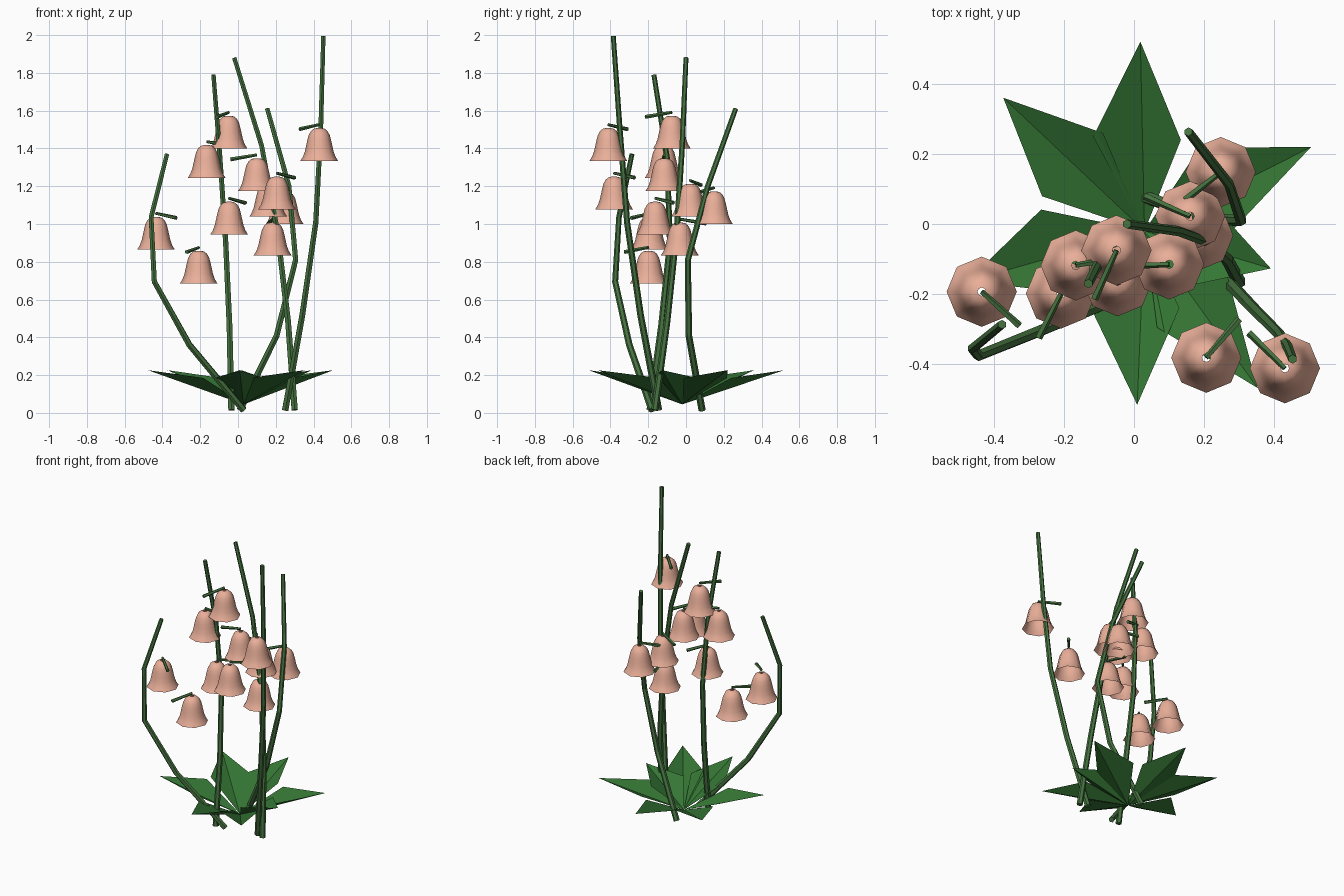
import bpy, bmesh, math
from mathutils import Vector

if "Cube" in bpy.data.objects:
    bpy.data.objects.remove(bpy.data.objects["Cube"])


def material(name, rgb):
    m = bpy.data.materials.new(name)
    m.diffuse_color = (*rgb, 1)
    m.use_nodes = True
    m.node_tree.nodes["Principled BSDF"].inputs["Base Color"].default_value = m.diffuse_color
    return m


STEM = material("stem_green", (0.06, 0.17, 0.05))
LEAF = material("leaf_green", (0.035, 0.18, 0.035))
BELL = material("bell_peach", (0.82, 0.43, 0.32))


def finish(bm, name, mat, smooth=False):
    me = bpy.data.meshes.new(name)
    bm.to_mesh(me)
    bm.free()
    me.materials.append(mat)
    for p in me.polygons:
        p.use_smooth = smooth
    ob = bpy.data.objects.new(name, me)
    bpy.context.collection.objects.link(ob)
    return ob


def tube(name, pts, r0, r1, sides, mat):
    """Low-poly tapered tube along a path, closed at both ends."""
    pts = [Vector(p) for p in pts]
    bm = bmesh.new()
    rings = []
    n = len(pts)
    for i, p in enumerate(pts):
        d = (pts[min(i + 1, n - 1)] - pts[max(i - 1, 0)]).normalized()
        ref = Vector((0, 0, 1)) if abs(d.z) < 0.5 else Vector((1, 0, 0))
        u = d.cross(ref).normalized()
        w = d.cross(u)
        r = r0 + (r1 - r0) * i / (n - 1)
        rings.append([bm.verts.new(p + r * (math.cos(a) * u + math.sin(a) * w))
                      for a in (2 * math.pi * k / sides for k in range(sides))])
    for a, b in zip(rings, rings[1:]):
        for k in range(sides):
            j = (k + 1) % sides
            bm.faces.new((a[k], a[j], b[j], b[k]))
    bm.faces.new(rings[0])
    bm.faces.new(rings[-1])
    bmesh.ops.recalc_face_normals(bm, faces=bm.faces)
    return finish(bm, name, mat)


# Stems: bent paths from the ground to the tip
stems = [
    [(.25, -.145, .015), (.34, -.24, .515), (.412, -.312, 1.01), (.438, -.35, 1.5), (.452, -.385, 1.995)],
    [(.30, -.165, .015), (.265, -.10, .485), (.21, -.05, .95), (.125, -.02, 1.415), (-.02, 0, 1.88)],
    [(-.035, -.19, .015), (-.045, -.13, .46), (-.065, -.085, .9), (-.095, -.10, 1.35), (-.13, -.17, 1.79)],
    [(.01, .085, .015), (.205, .015, .41), (.305, .01, .81), (.27, .115, 1.2), (.155, .263, 1.61)],
    [(.03, -.18, .015), (-.257, -.30, .36), (-.443, -.375, .695), (-.46, -.355, 1.035), (-.376, -.286, 1.37)],
]
for i, path in enumerate(stems):
    tube(f"stem_{i + 1}", path, .019, .013, 6, STEM)

# Bells: (x, y, rim height, stalk far end x, y)
bells = [
    (-.434, -.193, .87, -.327, -.29), (-.208, -.198, .69, -.272, -.324),
    (-.047, -.163, .95, .04, -.066), (-.166, -.118, 1.25, -.03, -.095),
    (-.05, -.075, 1.405, -.113, -.214), (.10, -.115, 1.18, -.04, -.12),
    (.16, .022, 1.045, .03, .08), (.206, -.381, 1.083, .30, -.272),
    (.247, .148, 1.005, .146, .07), (.183, -.033, .84, .16, .108),
    (.43, -.411, 1.34, .328, -.31),
]
PROFILE = [(.012, .168), (.029, .164), (.044, .152), (.056, .13), (.063, .103),
           (.069, .076), (.076, .044), (.086, .017), (.1, -.006)]
SIDES = 8
for i, (x, y, z, sx, sy) in enumerate(bells):
    # open bell, lathed from the profile
    bm = bmesh.new()
    rings = [[bm.verts.new((x + r * math.cos(a), y + r * math.sin(a), z + h))
              for a in (2 * math.pi * k / SIDES for k in range(SIDES))] for r, h in PROFILE]
    for a, b in zip(rings, rings[1:]):
        for k in range(SIDES):
            j = (k + 1) % SIDES
            bm.faces.new((a[k], b[k], b[j], a[j]))
    finish(bm, f"bell_{i + 1}", BELL, True)
    # short stalk above the bell
    tube(f"stalk_{i + 1}", [(sx, sy, z + .162), (x, y, z + .186)], .011, .008, 5, STEM)

# Leaves: kite blades folded along the midrib (angle in degrees, length)
leaves = [(88, .52), (136, .518), (199, .504), (271, .515), (307, .585), (342, .41), (23.5, .55)]
for i, (ang, length) in enumerate(leaves):
    a = math.radians(ang)
    d = Vector((math.cos(a), math.sin(a), 0))
    s = Vector((-d.y, d.x, 0))
    mid = d * length * .47 + Vector((0, 0, .185))
    bm = bmesh.new()
    pts = [Vector((.03, -.02, .045)), mid - s * .125, d * length + Vector((0, 0, .226)), mid + s * .125]
    b, r, t, l = [bm.verts.new(p) for p in pts]
    bm.faces.new((b, r, t))
    bm.faces.new((b, t, l))
    finish(bm, f"leaf_{i + 1}", LEAF)
